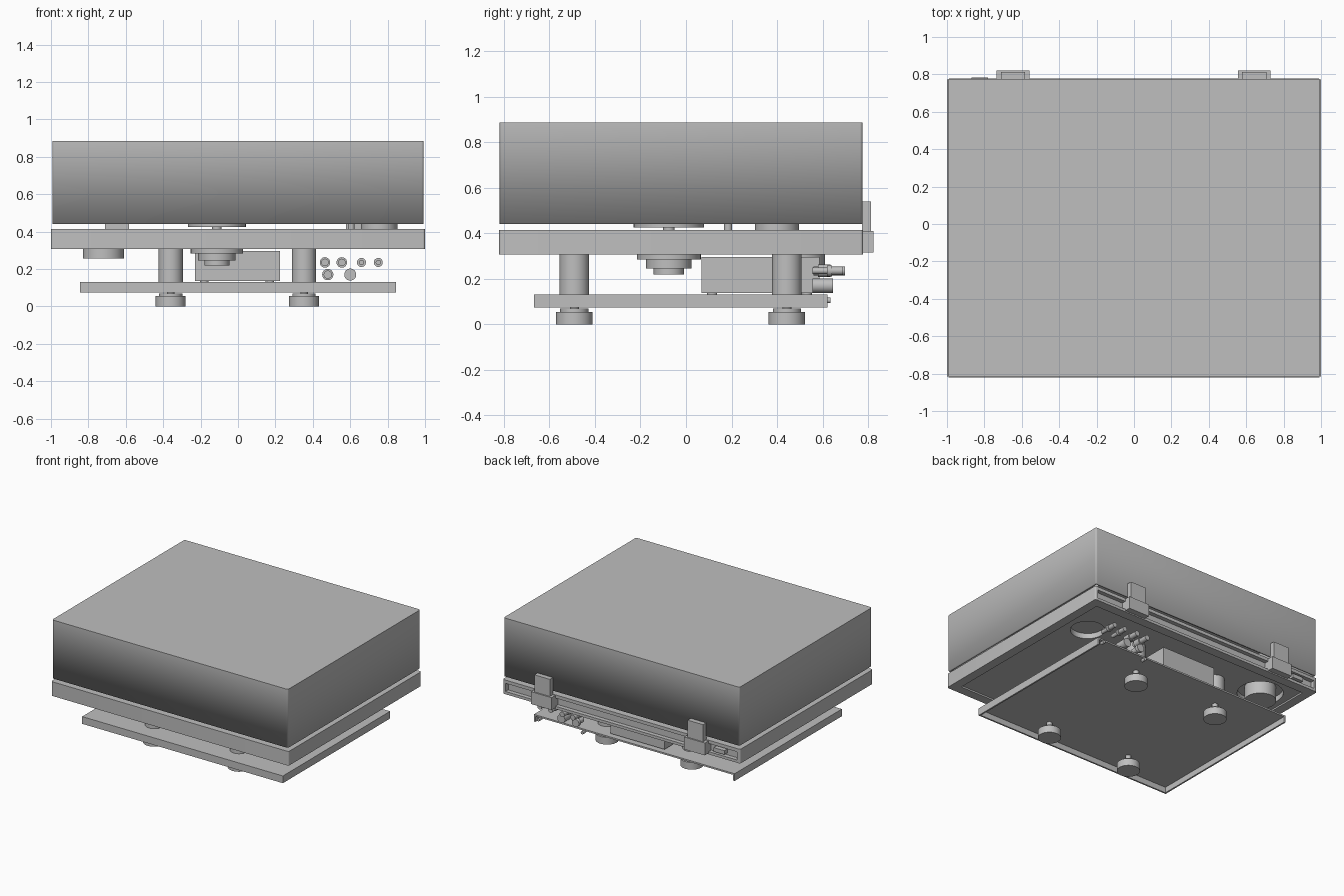
import bpy, bmesh, math
from mathutils import Vector

if "Cube" in bpy.data.objects:
    bpy.data.objects.remove(bpy.data.objects["Cube"], do_unlink=True)

grey = bpy.data.materials.new("plain grey")
grey.use_nodes = True
tone = (0.52, 0.52, 0.52, 1)
grey.diffuse_color = tone
grey.node_tree.nodes["Principled BSDF"].inputs["Base Color"].default_value = tone


def finish(name, bm, smooth=False):
    mesh = bpy.data.meshes.new(name)
    bm.to_mesh(mesh)
    bm.free()
    mesh.materials.append(grey)
    ob = bpy.data.objects.new(name, mesh)
    bpy.context.collection.objects.link(ob)
    if smooth:
        bpy.ops.object.select_all(action="DESELECT")
        ob.select_set(True)
        bpy.context.view_layer.objects.active = ob
        bpy.ops.object.shade_smooth_by_angle(angle=math.radians(35))
    return ob


def box(name, x, y, z, corner=0, open_sides=(), wall=0):
    """Box from ranges; optional rounded uprights, missing sides and wall."""
    bm = bmesh.new()
    bmesh.ops.create_cube(bm, size=1)
    for v in bm.verts:
        v.co = Vector([(a + b) / 2 + c * (b - a) for (a, b), c in zip((x, y, z), v.co)])
    gone = [f for f in bm.faces if any(f.normal.dot(Vector(d)) > 0.9 for d in open_sides)]
    bmesh.ops.delete(bm, geom=gone, context="FACES")
    if corner:
        uprights = [e for e in bm.edges
                    if abs(e.verts[0].co.z - e.verts[1].co.z) > 0.01 and len(e.link_faces) == 2]
        bmesh.ops.bevel(bm, geom=uprights, offset=corner, segments=4, profile=0.5, affect="EDGES")
    ob = finish(name, bm, corner > 0)
    if wall:
        mod = ob.modifiers.new("wall", "SOLIDIFY")
        mod.thickness = wall
        mod.offset = -1
        mod.use_even_offset = True
    return ob


def turned(name, at, profile, axis="Z", sides=40):
    """Solid of revolution from (radius, height) points along z or y."""
    bm = bmesh.new()
    rings = []
    for r, h in profile:
        ring = []
        for i in range(sides):
            t = 2 * math.pi * i / sides
            c, s = r * math.cos(t), r * math.sin(t)
            p = (c, s, h) if axis == "Z" else (c, h, s)
            ring.append(bm.verts.new(Vector(at) + Vector(p)))
        rings.append(ring)
    for low, high in zip(rings, rings[1:]):
        for i in range(sides):
            j = (i + 1) % sides
            bm.faces.new((low[i], low[j], high[j], high[i]))
    bm.faces.new(rings[0])
    bm.faces.new(rings[-1])
    bmesh.ops.recalc_face_normals(bm, faces=bm.faces)
    return finish(name, bm, True)


def cut(target, cutter):
    cutter.hide_render = True
    cutter.hide_set(True)
    mod = target.modifiers.new(cutter.name, "BOOLEAN")
    mod.object = cutter
    mod.operation = "DIFFERENCE"
    mod.solver = "EXACT"


def steps(*parts):
    """Stacked cylinders: (radius, bottom, top) to profile points."""
    return [p for r, a, b in parts for p in ((r, a), (r, b))]


# Dust cover, open underneath
box("dust_cover", (-0.993, 0.993), (-0.818, 0.775), (0.44, 0.885), 0.012, [(0, 0, -1)], 0.015)

# Plinth with rear channel, underside pocket and two round openings
plinth = box("plinth", (-1, 1), (-0.82, 0.777), (0.307, 0.415), 0.012)
cut(plinth, box("rear_channel_cutter", (-0.975, 0.975), (0.745, 0.9), (0.328, 0.39)))
cut(plinth, box("underside_cutter", (-0.93, 0.93), (-0.75, 0.705), (0.2, 0.319)))
for name, x, y, r in (("motor", -0.72, 0.5, 0.16), ("arm", 0.755, 0.4, 0.12)):
    cut(plinth, turned(name + "_opening_cutter", (x, y, 0), [(r, 0.25), (r, 0.36)]))
box("rear_socket_plate", (-0.87, -0.78), (0.74, 0.782), (0.343, 0.373))

# Hinges
for side, x in (("right", -0.647), ("left", 0.643)):
    box(side + "_hinge_arm", (x - 0.065, x + 0.065), (0.772, 0.812), (0.395, 0.54))
    box(side + "_hinge_base", (x - 0.087, x + 0.087), (0.74, 0.822), (0.316, 0.41))

# Platter, bearing and motor
hub = (-0.113, -0.075, 0)
turned("sub_platter", hub, steps((0.025, 0.41, 0.425), (0.155, 0.425, 0.45)))
turned("platter", hub, steps((0.66, 0.45, 0.51), (0.02, 0.51, 0.55)), sides=64)
turned("bearing", hub, steps((0.067, 0.218, 0.246), (0.1, 0.246, 0.284), (0.14, 0.284, 0.325)))
turned("motor", (-0.72, 0.5, 0), [(0.11, 0.256), (0.11, 0.365)])

# Tonearm
turned("arm_base", (0.755, 0.4, 0), steps((0.097, 0.41, 0.45), (0.045, 0.45, 0.58)))
turned("arm_rest", (0.605, 0.185, 0), [(0.018, 0.41), (0.018, 0.56)])
tube = turned("arm_tube", (0, 0, 0), [(0.014, -0.85), (0.014, 0.18)], "Y", 16)
tube.location = (0.755, 0.4, 0.58)
tube.rotation_euler.z = math.radians(-20)

# Base tray, open below and at the back
box("base_tray", (-0.845, 0.845), (-0.667, 0.622), (0.075, 0.13), 0,
    [(0, 0, -1), (0, 1, 0)], 0.012)

# Legs and feet
for row, y in (("front", -0.49), ("back", 0.443)):
    for side, x in (("right", -0.36), ("left", 0.353)):
        turned(f"{row}_{side}_leg", (x, y, 0), [(0.065, 0.125), (0.065, 0.325)])
        turned(f"{row}_{side}_foot", (x, y, 0),
               steps((0.08, 0, 0.055), (0.062, 0.055, 0.07), (0.02, 0.07, 0.125)))

# Power supply on small pads
box("power_box", (-0.23, 0.225), (0.067, 0.587), (0.137, 0.296))
for x in (-0.18, 0.17):
    for y in (0.115, 0.53):
        turned("power_box_pad", (x, y, 0), [(0.022, 0.125), (0.022, 0.14)], sides=20)

# Rear connectors, pointing backwards
for x in (0.465, 0.555):
    turned("signal_jack", (x, 0, 0.235),
           steps((0.02, 0.56, 0.58), (0.028, 0.58, 0.635), (0.02, 0.635, 0.698)), "Y", 24)
for x in (0.66, 0.75):
    turned("signal_plug", (x, 0, 0.235),
           steps((0.014, 0.555, 0.62), (0.024, 0.62, 0.64), (0.018, 0.64, 0.69)), "Y", 24)
turned("power_inlet", (0.48, 0, 0.17), steps((0.022, 0.57, 0.62), (0.03, 0.62, 0.645)), "Y", 24)
turned("ground_post", (0.6, 0, 0.17), [(0.032, 0.555), (0.032, 0.645)], "Y", 24)
for x in (0.43, 0.8):
    turned("tray_screw", (x, 0, 0.105), [(0.012, 0.6), (0.012, 0.635)], "Y", 16)
